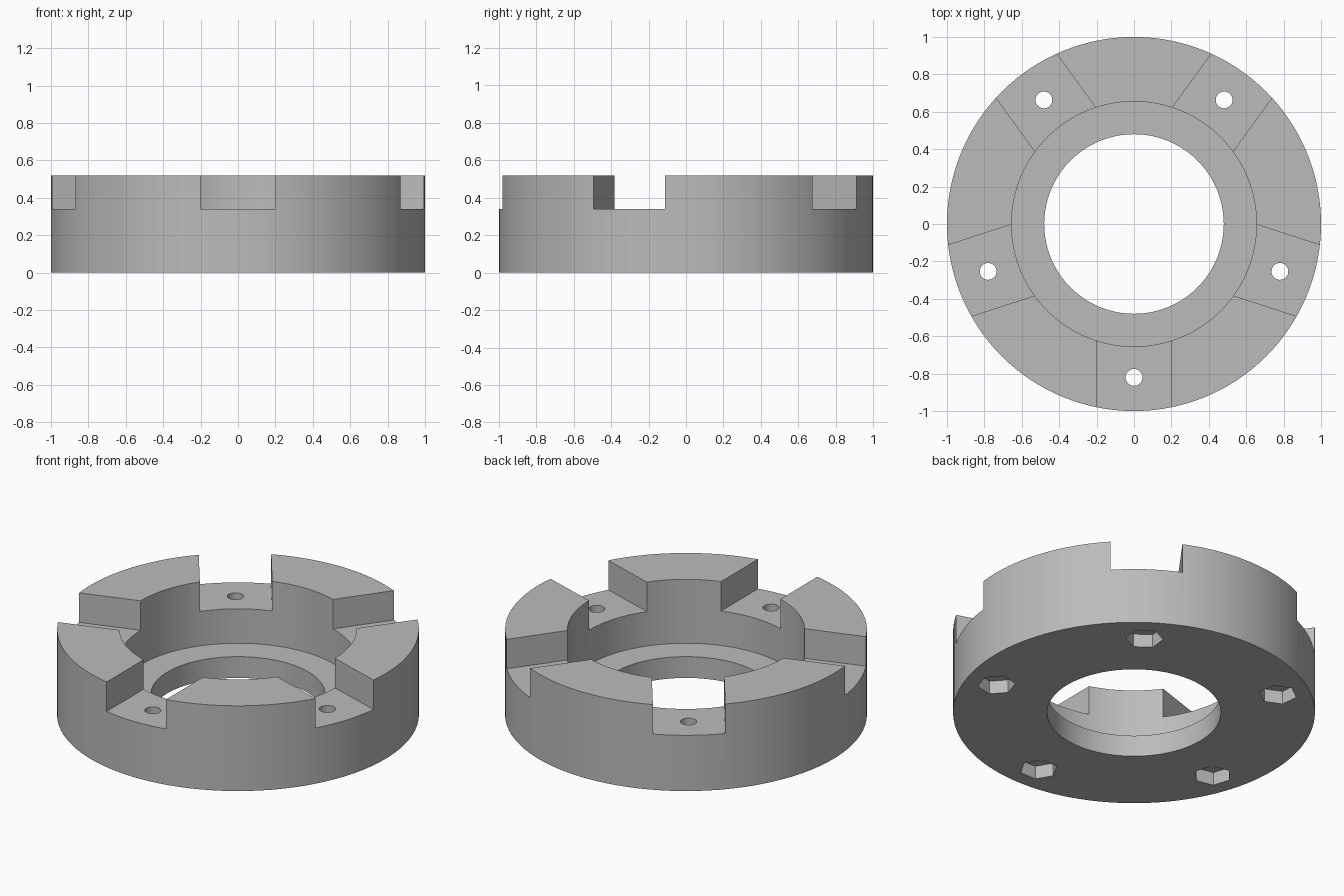
import bpy
import bmesh
from math import radians, pi
from mathutils import Matrix, Vector

cube = bpy.data.objects.get("Cube")
if cube:
    bpy.data.objects.remove(cube, do_unlink=True)

COUNT = 5            # slots, bolt holes and nut pockets around the ring
BOLT_RADIUS = 0.82
SLOT_FLOOR = 0.34
HEIGHT = 0.52

grey = bpy.data.materials.new("plain_grey")
grey.use_nodes = True
grey.diffuse_color = (0.5, 0.5, 0.5, 1)
grey.node_tree.nodes["Principled BSDF"].inputs["Base Color"].default_value = grey.diffuse_color


def make_object(name, bm):
    bmesh.ops.recalc_face_normals(bm, faces=bm.faces)
    mesh = bpy.data.meshes.new(name)
    bm.to_mesh(mesh)
    bm.free()
    mesh.materials.append(grey)
    obj = bpy.data.objects.new(name, mesh)
    bpy.context.collection.objects.link(obj)
    return obj


def lathe(name, profile, steps):
    """Revolve a closed (radius, z) profile around the z axis."""
    bm = bmesh.new()
    verts = [bm.verts.new((r, 0, z)) for r, z in profile]
    edges = [bm.edges.new((v, verts[i - 1])) for i, v in enumerate(verts)]
    bmesh.ops.spin(bm, geom=verts + edges, cent=(0, 0, 0), axis=(0, 0, 1),
                   angle=2 * pi, steps=steps, use_merge=True)
    bmesh.ops.remove_doubles(bm, verts=bm.verts, dist=1e-5)
    return make_object(name, bm)


def cutter(name, add_shape):
    """Repeat one cutting shape, made at the front, around the ring."""
    bm = bmesh.new()
    for i in range(COUNT):
        add_shape(bm, Matrix.Rotation(i * 2 * pi / COUNT, 4, "Z"))
    obj = make_object(name, bm)
    obj.hide_render = True
    return obj


def slot(bm, turn):
    place = Matrix.Translation((0, -0.85, SLOT_FLOOR + 0.2))
    size = Matrix.Diagonal(Vector((0.4, 0.6, 0.4, 1)))
    bmesh.ops.create_cube(bm, size=1, matrix=turn @ place @ size)


def prism(radius, sides, bottom, top):
    def add(bm, turn):
        place = Matrix.Translation((0, -BOLT_RADIUS, (bottom + top) / 2))
        bmesh.ops.create_cone(bm, cap_ends=True, segments=sides, radius1=radius,
                              radius2=radius, depth=top - bottom,
                              matrix=turn @ place @ Matrix.Rotation(radians(90), 4, "Z"))
    return add


# Stepped ring body
ring = lathe("slotted_ring", [(0.48, 0), (1, 0), (1, HEIGHT), (0.655, HEIGHT),
                              (0.655, 0.13), (0.48, 0.13)], 128)

# Slots, nut pockets (corners pointing sideways) and bolt holes
cutters = [
    cutter("slot_cutter", slot),
    cutter("nut_pocket_cutter",
           lambda bm, turn: prism(0.105, 6, -0.1, 0.08)(bm, turn)),
    cutter("bolt_hole_cutter", prism(0.045, 32, -0.2, 0.6)),
]

bpy.context.view_layer.objects.active = ring
ring.select_set(True)
for tool in cutters:
    mod = ring.modifiers.new(tool.name, "BOOLEAN")
    mod.operation = "DIFFERENCE"
    mod.solver = "EXACT"
    mod.object = tool
    bpy.ops.object.modifier_apply(modifier=mod.name)
    bpy.data.objects.remove(tool, do_unlink=True)

bpy.ops.object.shade_smooth_by_angle(angle=radians(30))
